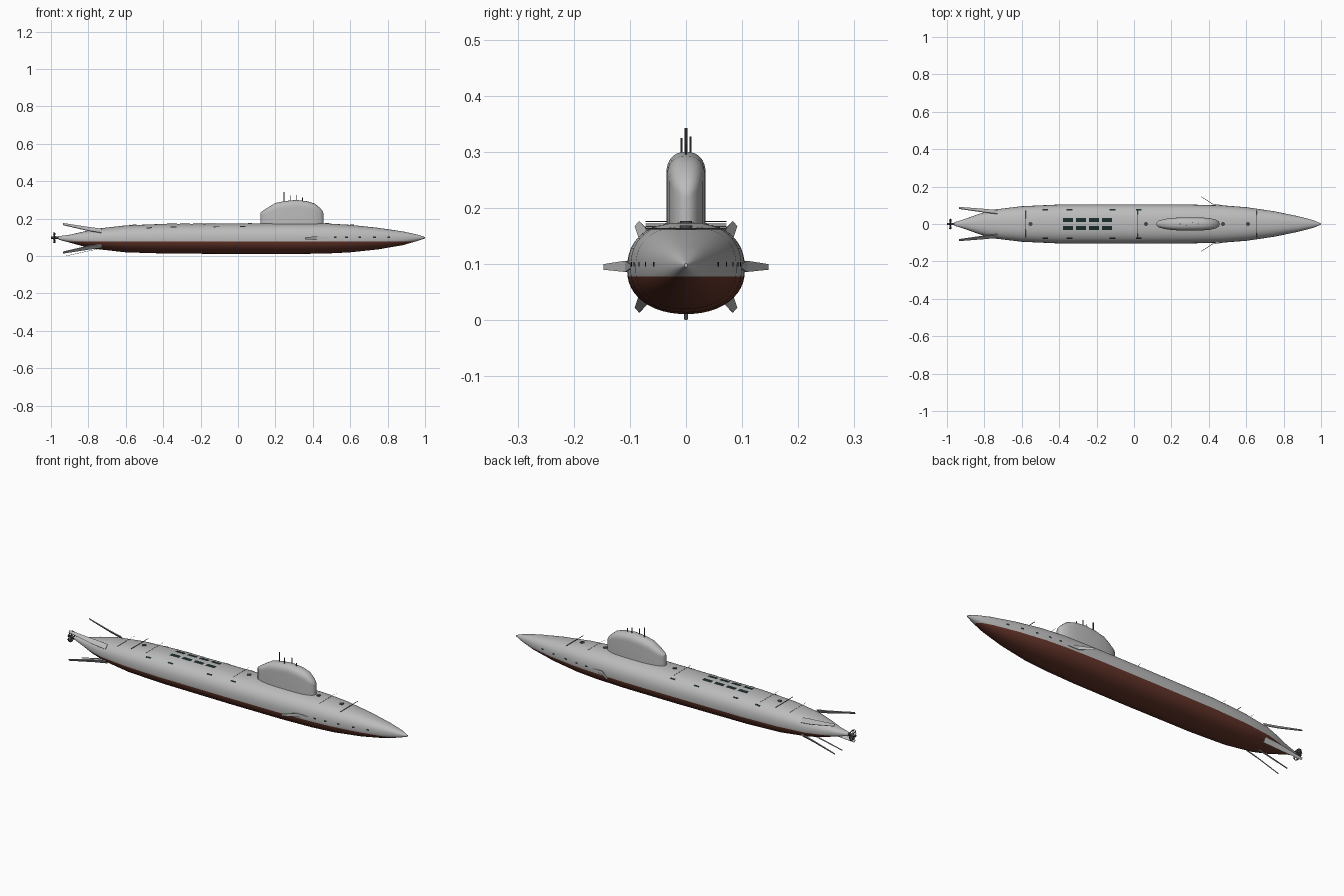
import bpy, bmesh, math
from mathutils import Vector

if "Cube" in bpy.data.objects:
    bpy.data.objects.remove(bpy.data.objects["Cube"])


def material(name, rgb):
    m = bpy.data.materials.new(name)
    m.use_nodes = True
    m.diffuse_color = (*rgb, 1)
    m.node_tree.nodes["Principled BSDF"].inputs["Base Color"].default_value = (*rgb, 1)
    return m


GREY = material("hull grey", (0.5, 0.5, 0.5))
RED = material("bottom red", (0.13, 0.036, 0.023))
DARK = material("hatch dark", (0.012, 0.025, 0.025))
METAL = material("dark metal", (0.07, 0.07, 0.07))


def finish(name, bm, mats, smooth=None):
    bmesh.ops.recalc_face_normals(bm, faces=bm.faces[:])
    mesh = bpy.data.meshes.new(name)
    bm.to_mesh(mesh)
    bm.free()
    for m in mats:
        mesh.materials.append(m)
    ob = bpy.data.objects.new(name, mesh)
    bpy.context.collection.objects.link(ob)
    if smooth:
        bpy.ops.object.select_all(action="DESELECT")
        ob.select_set(True)
        bpy.context.view_layer.objects.active = ob
        bpy.ops.object.shade_smooth_by_angle(angle=math.radians(smooth))
    return ob


def loft(rings):
    bm = bmesh.new()
    loops = [[bm.verts.new(p) for p in ring] for ring in rings]
    n = len(loops[0])
    for a, b in zip(loops, loops[1:]):
        for i in range(n):
            bm.faces.new((a[i], a[(i + 1) % n], b[(i + 1) % n], b[i]))
    bm.faces.new(loops[0])
    bm.faces.new(loops[-1])
    return bm


def power(v, e):
    return math.copysign(abs(v) ** e, v)


# Hull stations: x, half width, bottom, top
STATIONS = [(-0.96, 0.009, 0.088, 0.106), (-0.9, 0.028, 0.072, 0.114), (-0.83, 0.054, 0.053, 0.13),
            (-0.75, 0.077, 0.037, 0.147), (-0.6, 0.095, 0.02, 0.164), (-0.4, 0.104, 0.014, 0.172),
            (0, 0.105, 0.011, 0.174), (0.3, 0.104, 0.011, 0.175), (0.48, 0.099, 0.014, 0.174),
            (0.6, 0.09, 0.02, 0.167), (0.75, 0.068, 0.036, 0.151), (0.88, 0.041, 0.058, 0.132),
            (0.96, 0.02, 0.081, 0.115), (1.0, 0.003, 0.095, 0.101)]
WATERLINE = 0.078
UPPER, LOWER = 2.45, 2.15


def section(x):
    for a, b in zip(STATIONS, STATIONS[1:]):
        if x <= b[0]:
            t = (x - a[0]) / (b[0] - a[0])
            return [a[i] + (b[i] - a[i]) * t for i in (1, 2, 3)]


def middle(lo, hi):
    return lo + (hi - lo) * 0.48


def deck_z(x, y):
    w, lo, hi = section(x)
    c = middle(lo, hi)
    return c + (hi - c) * max(0, 1 - abs(y / w) ** UPPER) ** (1 / UPPER)


def hull_ring(x, w, lo, hi, n=48):
    c, ring = middle(lo, hi), []
    for i in range(n):
        a = 2 * math.pi * i / n
        s = math.sin(a)
        e, h = (2 / UPPER, hi - c) if s >= 0 else (2 / LOWER, c - lo)
        ring.append((x, w * power(math.cos(a), e), c + h * power(s, e)))
    return ring


# Hull, cut along the waterline
bm = loft([hull_ring(*s) for s in STATIONS])
bmesh.ops.bisect_plane(bm, geom=bm.verts[:] + bm.edges[:] + bm.faces[:],
                       plane_co=(0, 0, WATERLINE), plane_no=(0, 0, 1))
for f in bm.faces:
    f.material_index = int(f.calc_center_median().z < WATERLINE)
finish("hull", bm, [GREY, RED], 40)

# Sail: x, half width, top
SAIL = [(0.12, 0.006, 0.232), (0.13, 0.017, 0.24), (0.16, 0.026, 0.26), (0.2, 0.032, 0.284),
        (0.25, 0.035, 0.294), (0.31, 0.035, 0.3), (0.37, 0.034, 0.293), (0.41, 0.03, 0.281),
        (0.44, 0.022, 0.256), (0.453, 0.013, 0.24), (0.457, 0.005, 0.225)]


def sail_ring(x, w, top, n=16):
    ring = [(x, w, 0.16)]
    shoulder = top - min(0.04, w * 1.2)
    for i in range(n + 1):
        a = math.pi * i / n
        ring.append((x, w * power(math.cos(a), 0.85),
                     shoulder + (top - shoulder) * power(math.sin(a), 0.85)))
    return ring + [(x, -w, 0.16)]


finish("sail", loft([sail_ring(*s) for s in SAIL]), [GREY], 45)


def rod(bm, a, b, r, n=8):
    a, b = Vector(a), Vector(b)
    d = b - a
    mat = d.to_track_quat("Z", "Y").to_matrix().to_4x4()
    mat.translation = (a + b) / 2
    bmesh.ops.create_cone(bm, cap_ends=True, segments=n, radius1=r, radius2=r,
                          depth=d.length, matrix=mat)


# Masts above the sail
bm = bmesh.new()
for x, y, top, r in [(0.245, 0, 0.343, 0.003), (0.28, -0.008, 0.325, 0.002),
                     (0.312, 0.008, 0.327, 0.002), (0.345, 0, 0.312, 0.002)]:
    rod(bm, (x, y, 0.28), (x, y, top), r)
finish("masts", bm, [METAL], 40)


# Hatches and vents that follow the deck surface
def deck_patch(bm, x0, x1, y0, y1, lift=0.0015, n=4):
    rows = []
    for i in range(n + 1):
        y = y0 + (y1 - y0) * i / n
        rows.append([bm.verts.new((x, y, deck_z(x, y) + lift)) for x in (x0, x1)])
    for a, b in zip(rows, rows[1:]):
        bm.faces.new((a[0], a[1], b[1], b[0]))


bm = bmesh.new()
for side in (-1, 1):
    for k in range(4):
        x = -0.38 + 0.07 * k
        deck_patch(bm, x, x + 0.053, side * 0.012, side * 0.033)
finish("missile_hatches", bm, [DARK])

bm = bmesh.new()
for side in (-1, 1):
    for x in (-0.49, -0.36, -0.13, 0.01):
        deck_patch(bm, x, x + 0.03, side * 0.072, side * 0.079)
finish("deck_vents", bm, [DARK])

# Round access hatches
bm = bmesh.new()
for x in (-0.553, 0.065, 0.475, 0.61):
    z = deck_z(x, 0)
    rod(bm, (x, 0, z - 0.004), (x, 0, z + 0.0025), 0.011, 16)
finish("access_hatches", bm, [METAL], 40)

# Thin rails across the deck
bm = bmesh.new()
for x, r in [(-0.58, 0.0016), (0.655, 0.0016), (-0.66, 0.0006), (-0.49, 0.0006),
             (0.02, 0.0006), (0.53, 0.0006)]:
    z = section(x)[2] + 0.002
    rod(bm, (x, -0.072, z), (x, 0.072, z), r, 6)
finish("deck_rails", bm, [METAL])

# Ports along both sides of the bow
bm = bmesh.new()
for side in (-1, 1):
    for x in (0.52, 0.58, 0.65, 0.73, 0.805):
        corners = [(x + dx, side * (section(x + dx)[0] + 0.0012), 0.1 + dz)
                   for dx, dz in ((-0.007, -0.004), (0.007, -0.004), (0.007, 0.004), (-0.007, 0.004))]
        bm.faces.new([bm.verts.new(c) for c in corners])
finish("bow_ports", bm, [DARK])


def blade(name, sections, across, thick):
    """Strip of (centre, half width) sections, thickened."""
    bm = bmesh.new()
    rows = [[bm.verts.new(Vector(c) + across * s * h) for s in (-1, 1)] for c, h in sections]
    for a, b in zip(rows, rows[1:]):
        bm.faces.new((a[0], a[1], b[1], b[0]))
    ob = finish(name, bm, [GREY])
    mod = ob.modifiers.new("thickness", "SOLIDIFY")
    mod.thickness = thick
    mod.offset = 0


# Bow planes and crossed stern fins, swept backward
for side, label in ((1, "left"), (-1, "right")):
    blade(label + "_bow_plane", [((0.485, side * 0.097, 0.096), 0.003), ((0.42, side * 0.107, 0.096), 0.01),
                                 ((0.36, side * 0.146, 0.095), 0.005)], Vector((0, 0, 1)), 0.003)
    for up, height in ((1, "upper"), (-1, "lower")):
        across = Vector((0, side * 0.67, -up * 0.74))
        blade(f"{label}_{height}_stern_fin",
              [((-0.73, side * 0.064, 0.095 + up * 0.04), 0.014),
               ((-0.8, side * 0.071, 0.095 + up * 0.05), 0.013),
               ((-0.935, side * 0.086, 0.095 + up * 0.076), 0.006)], across, 0.004)
blade("keel_fin", [((-0.74, 0, 0.04), 0.005), ((-0.92, 0, 0.001), 0.003)], Vector((0, 1, 0)), 0.002)

# Propeller: hub, twisted blades and outer ring
PROP_Z, PROP_R = 0.098, 0.028
bm = bmesh.new()
rod(bm, (-1.0, 0, PROP_Z), (-0.95, 0, PROP_Z), 0.006, 12)
for k in range(7):
    a = 2 * math.pi * k / 7
    out = Vector((0, math.cos(a), math.sin(a)))
    turn = Vector((0, -out.z, out.y))
    hub = Vector((-0.982, 0, PROP_Z))
    chord = Vector((0.006, 0, 0)) + turn * 0.004
    bm.faces.new([bm.verts.new(p) for p in (hub + out * 0.004 - chord * 0.6, hub + out * 0.004 + chord * 0.6,
                                           hub + out * PROP_R + chord, hub + out * PROP_R - chord)])
finish("propeller", bm, [METAL])
bpy.ops.mesh.primitive_torus_add(major_radius=PROP_R - 0.001, minor_radius=0.002, major_segments=28,
                                 minor_segments=6, location=(-0.982, 0, PROP_Z),
                                 rotation=(0, math.pi / 2, 0))
ring = bpy.context.object
ring.name = "propeller_ring"
ring.data.materials.append(METAL)
